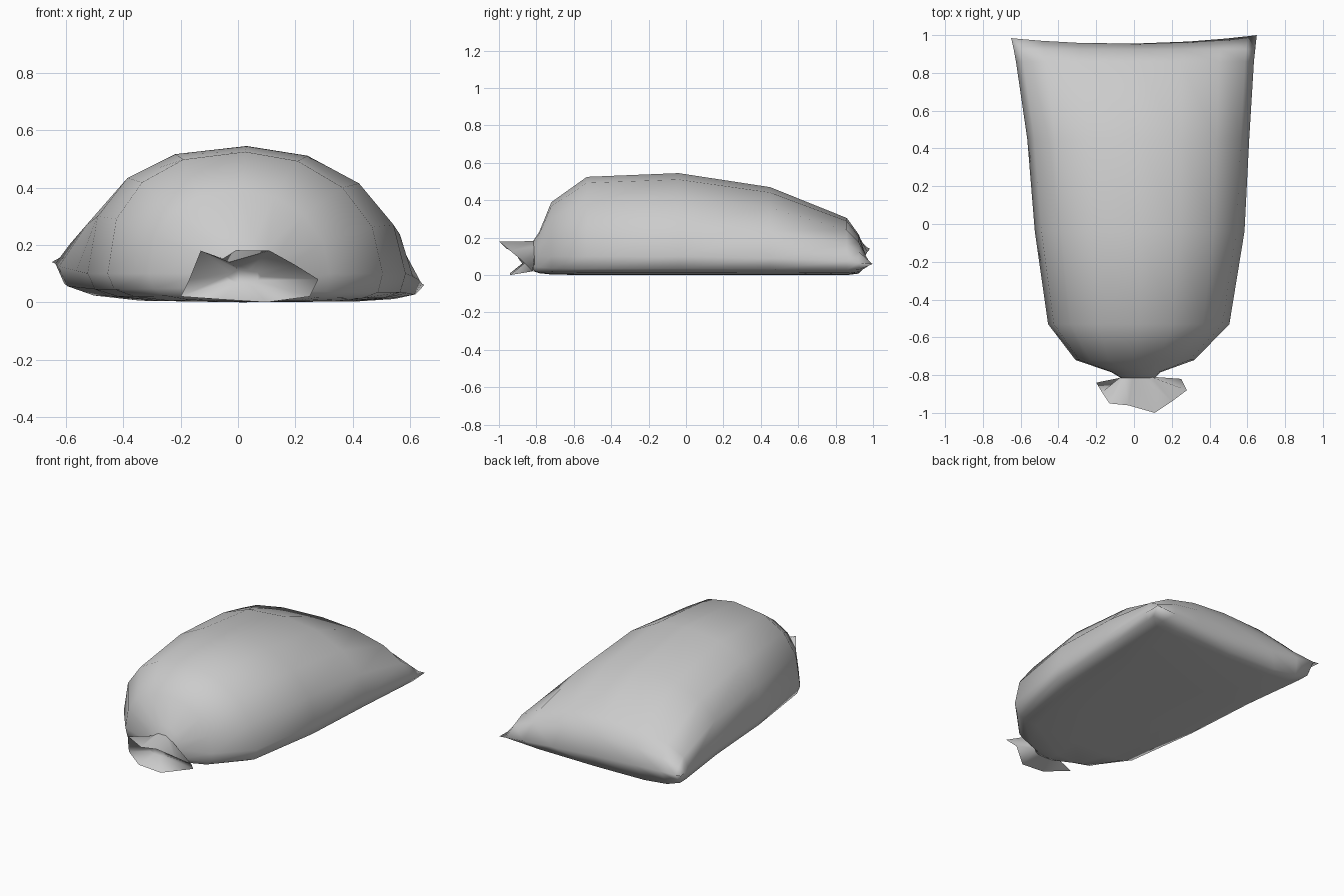
import bpy, bmesh
from math import cos, sin, pi

cube = bpy.data.objects.get("Cube")
if cube:
    bpy.data.objects.remove(cube)

GREY = (0.6, 0.6, 0.6, 1)
mat = bpy.data.materials.new("sack grey")
mat.use_nodes = True
mat.diffuse_color = GREY
bsdf = next(n for n in mat.node_tree.nodes if n.type == 'BSDF_PRINCIPLED')
bsdf.inputs["Base Color"].default_value = GREY


def power(v, n):
    return (1 if v >= 0 else -1) * abs(v) ** (2 / n)


def loft(name, rings):
    """Skin a list of equal closed rings, cap the first, and shade smooth."""
    bm = bmesh.new()
    rows = [[bm.verts.new(p) for p in ring] for ring in rings]
    count = len(rows[0])
    for a, b in zip(rows, rows[1:]):
        for i in range(count):
            j = (i + 1) % count
            bm.faces.new((a[i], a[j], b[j], b[i]))
    bm.faces.new(rows[0])
    bmesh.ops.remove_doubles(bm, verts=bm.verts[:], dist=0.0005)
    bmesh.ops.recalc_face_normals(bm, faces=bm.faces[:])
    for f in bm.faces:
        f.smooth = True
    # Only thin folded lips stay sharp
    for e in bm.edges:
        e.smooth = e.calc_face_angle(0) < 2.2
    mesh = bpy.data.meshes.new(name)
    bm.to_mesh(mesh)
    bm.free()
    mesh.materials.append(mat)
    obj = bpy.data.objects.new(name, mesh)
    bpy.context.collection.objects.link(obj)
    return obj


HALF = 8            # segments in the upper and in the lower half of a ring
LEAN = (2.0, 2.4)   # roundness of the dome on the +x and -x sides
BASE = (4.5, 3.2)   # roundness of the underside on the +x and -x sides


def section(y, low_x, high_x, top, bottom, tilt):
    """Domed upper half over a flattened underside, meeting at the side seams."""
    c, w = (low_x + high_x) / 2, (high_x - low_x) / 2
    ring = []
    for i in range(2 * HALF):
        t = pi * i / HALF
        upper = i < HALF
        n = (LEAN if upper else BASE)[cos(t) < -1e-6]
        u, v = power(cos(t), n), abs(power(sin(t), n))
        seam = (top + bottom) / 2 if top < 0.2 else 0.1 - tilt * u
        edge = top if upper else bottom
        ring.append((c + w * u, y, seam + (edge - seam) * v))
    return ring


def back_seam():
    """Closed back edge: top and bottom points fall on the same sagging line."""
    line = []
    for i in range(HALF + 1):
        u = power(cos(pi * i / HALF), 2.4)
        sag = 1 - u * u
        line.append((0.65 * u, 0.992 + 0.008 * u - 0.037 * sag,
                     0.1 - 0.04 * u - 0.01 * sag))
    return line + line[-2:0:-1]


# Sack body, from the tied neck to the flat back seam
body_rows = [
    (-0.815, -0.07, 0.11, 0.185, 0.02, 0),
    (-0.785, -0.12, 0.14, 0.23, 0.01, 0),
    (-0.72, -0.31, 0.32, 0.39, 0.003, 0),
    (-0.53, -0.455, 0.505, 0.525, 0, 0),
    (-0.04, -0.525, 0.585, 0.545, 0, 0),
    (0.45, -0.565, 0.61, 0.47, 0, 0.01),
    (0.86, -0.625, 0.635, 0.305, 0, 0.025),
    (0.925, -0.637, 0.642, 0.215, 0.008, 0.035),
]
loft("sack_body", [section(*r) for r in body_rows] + [back_seam()])


def oval(y, z, width, height):
    return [(0.02 + width * cos(pi * i / 5), y, z + height * sin(pi * i / 5))
            for i in range(10)]


# Gathered mouth flaring out in front of the neck, with a shallow hollow inside
rim = [
    (0.28, -0.88, 0.08), (0.2, -0.94, 0.13), (0.11, -1.0, 0.18),
    (-0.03, -0.96, 0.14), (-0.13, -0.95, 0.18), (-0.17, -0.89, 0.08),
    (-0.2, -0.84, 0.02), (-0.06, -0.94, 0.01), (0.1, -0.94, 0.0),
    (0.25, -0.82, 0.02),
]
loft("sack_mouth", [oval(-0.86, 0.09, 0.06, 0.025), rim,
                    oval(-0.81, 0.105, 0.09, 0.08)])
